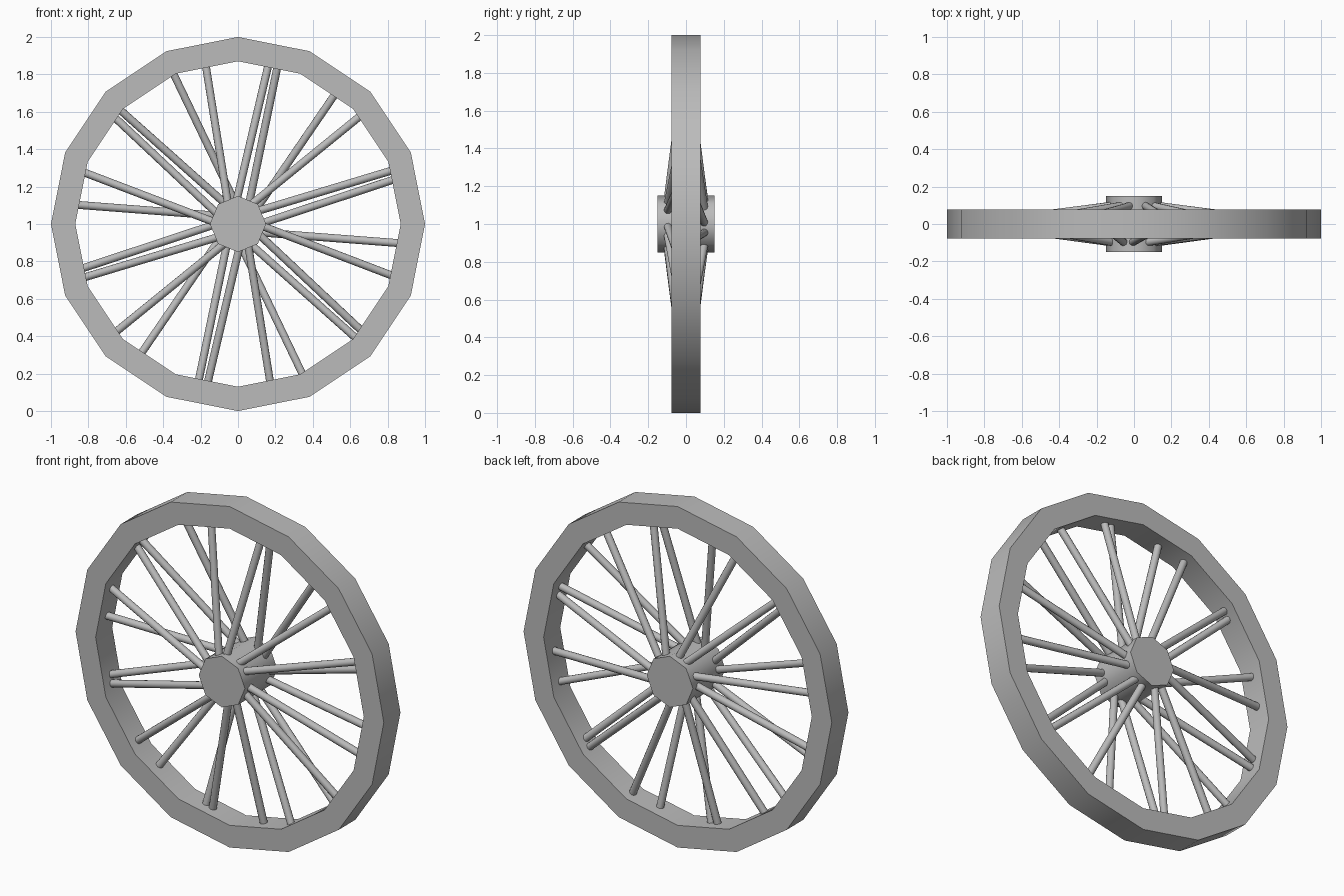
import bpy, bmesh, math
from mathutils import Vector

cube = bpy.data.objects.get("Cube")
if cube:
    bpy.data.objects.remove(cube, do_unlink=True)

grey = bpy.data.materials.new("plain_grey")
grey.use_nodes = True
colour = (0.5, 0.5, 0.5, 1)
grey.diffuse_color = colour
grey.node_tree.nodes["Principled BSDF"].inputs["Base Color"].default_value = colour


def polar(radius, degrees, y):
    a = math.radians(degrees)
    return Vector((radius * math.cos(a), y, 1 + radius * math.sin(a)))


def finish(name, bm):
    bmesh.ops.recalc_face_normals(bm, faces=bm.faces)
    mesh = bpy.data.meshes.new(name)
    bm.to_mesh(mesh)
    bm.free()
    mesh.materials.append(grey)
    obj = bpy.data.objects.new(name, mesh)
    bpy.context.collection.objects.link(obj)
    bpy.ops.object.select_all(action="DESELECT")
    obj.select_set(True)
    bpy.context.view_layer.objects.active = obj
    bpy.ops.object.shade_smooth_by_angle(angle=math.radians(50))


def rod(name, start, end, radius, sides):
    # Closed cylinder between two points
    bm = bmesh.new()
    axis = end - start
    bmesh.ops.create_cone(bm, cap_ends=True, segments=sides,
                          radius1=radius, radius2=radius, depth=axis.length)
    turn = axis.to_track_quat("Z", "Y").to_matrix().to_4x4()
    bmesh.ops.transform(bm, matrix=turn, verts=bm.verts)
    bmesh.ops.translate(bm, vec=(start + end) / 2, verts=bm.verts)
    finish(name, bm)


# Rim: rectangular section swept round sixteen sides
sides = 16
section = [(1, -0.077), (1, 0.077), (0.87, 0.077), (0.87, -0.077)]
bm = bmesh.new()
rings = [[bm.verts.new(polar(r, i * 360 / sides, y)) for r, y in section]
         for i in range(sides)]
for i in range(sides):
    a, b = rings[i], rings[(i + 1) % sides]
    for j in range(4):
        k = (j + 1) % 4
        bm.faces.new((a[j], a[k], b[k], b[j]))
finish("rim", bm)

# Hub: eight-sided drum
rod("hub", Vector((0, -0.15, 1)), Vector((0, 0.15, 1)), 0.15, 8)

# Spokes: front set leans one way, back set the other
for side, y, lean, angles in (("front", -0.1, -1, (16.8, 39.1)),
                              ("back", 0.1, 1, (18.3, 55.6))):
    count = 0
    for turn in range(0, 360, 60):
        for angle in angles:
            count += 1
            # Line offset sideways from the wheel centre
            offset = polar(0.036, angle + turn - 90 * lean, 0) - Vector((0, 0, 1))
            inner = polar(0.1, angle + turn, y) + offset
            outer = polar(0.89, angle + turn, 0) + offset
            rod(f"{side}_spoke_{count}", inner, outer, 0.021, 12)
